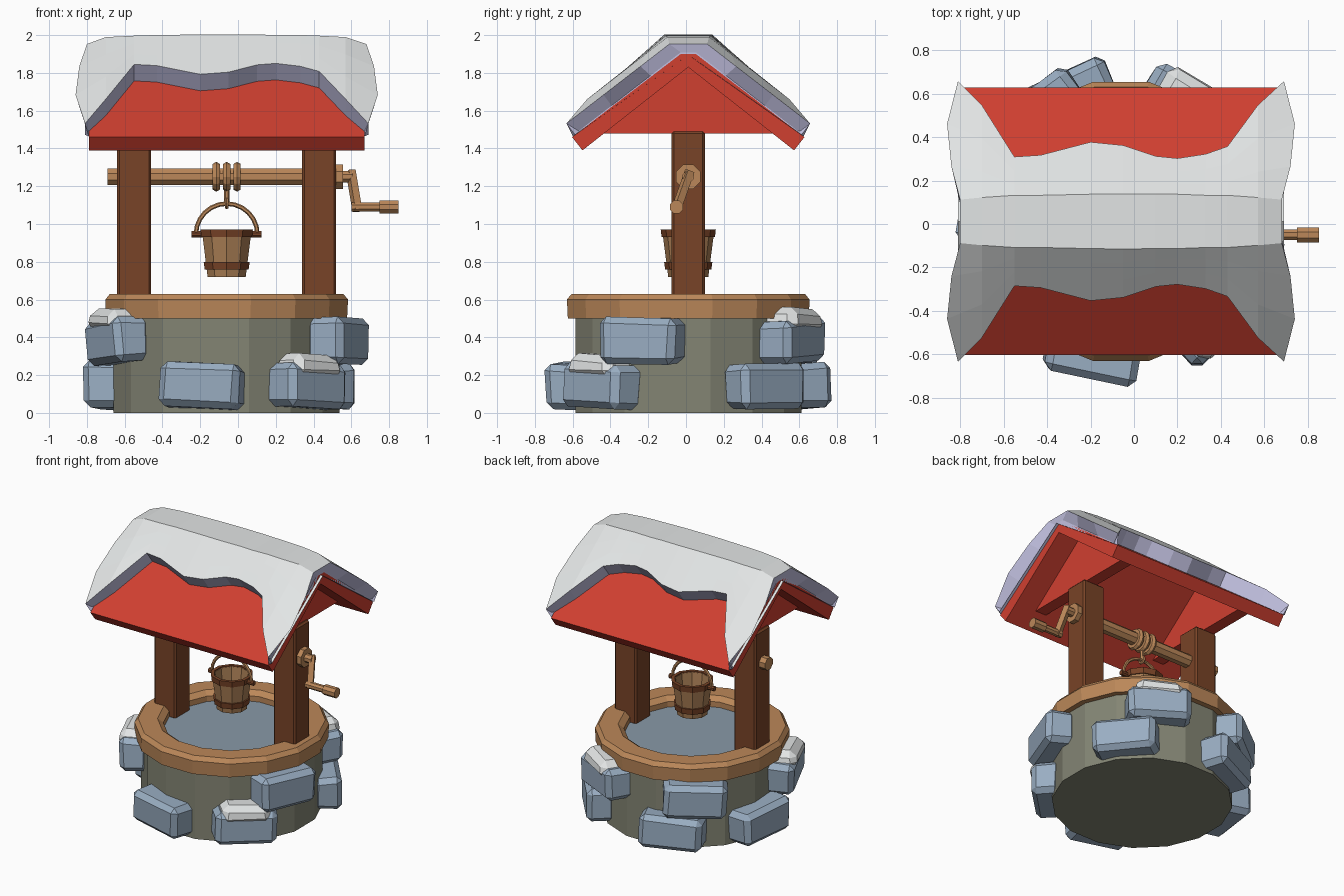
import bpy, bmesh, math, random
from mathutils import Vector, Matrix

random.seed(4)
if "Cube" in bpy.data.objects:
    bpy.data.objects.remove(bpy.data.objects["Cube"], do_unlink=True)

CX, CY = -0.06, 0.012  # well axis


def material(name, *rgb):
    m = bpy.data.materials.new(name)
    m.use_nodes = True
    m.diffuse_color = (*rgb, 1)
    node = next(n for n in m.node_tree.nodes if n.type == 'BSDF_PRINCIPLED')
    node.inputs["Base Color"].default_value = (*rgb, 1)
    return m


RED = material("roof_red", 0.63, 0.05, 0.03)
SNOW = material("snow_white", 0.76, 0.78, 0.78)
SHADE = material("snow_lavender", 0.55, 0.54, 0.76)
STONE = material("stone_blue", 0.32, 0.42, 0.54)
WALL = material("wall_grey_green", 0.23, 0.235, 0.175)
WOOD = material("light_wood", 0.50, 0.245, 0.10)
STAVE = material("bucket_wood", 0.40, 0.21, 0.09)
BROWN = material("dark_wood", 0.19, 0.057, 0.02)
WATER = material("water_blue", 0.25, 0.32, 0.39)


def finish(name, bm, *mats, bevel=0):
    bmesh.ops.remove_doubles(bm, verts=bm.verts, dist=1e-5)
    bmesh.ops.recalc_face_normals(bm, faces=bm.faces)
    me = bpy.data.meshes.new(name)
    bm.to_mesh(me)
    bm.free()
    for m in mats:
        me.materials.append(m)
    ob = bpy.data.objects.new(name, me)
    bpy.context.scene.collection.objects.link(ob)
    if bevel:
        mod = ob.modifiers.new("bevel", 'BEVEL')
        mod.width, mod.segments = bevel, 1
    return ob


def loft(bm, rings, closed=False):
    """Skin a list of equal point rings; returns rows of faces."""
    vs = [[bm.verts.new(p) for p in r] for r in rings]
    n = len(vs[0])
    pairs = list(zip(vs, vs[1:])) + ([(vs[-1], vs[0])] if closed else [])
    return [[bm.faces.new((a[j], a[(j + 1) % n], b[(j + 1) % n], b[j]))
             for j in range(n)] for a, b in pairs], vs


def lathe(name, profile, mat, sides=16, closed=False):
    bm = bmesh.new()
    rings = []
    for r, z in profile:
        angles = [2 * math.pi * (i + 0.5) / sides for i in range(sides)]
        rings.append([(CX + r * math.cos(a), CY + r * math.sin(a), z) for a in angles])
    _, vs = loft(bm, rings, closed)
    if not closed:
        bm.faces.new(vs[0])
        bm.faces.new(vs[-1])
    return finish(name, bm, mat)


def prism(name, outline, x0, x1, mat, bevel=0):
    """Extrude a (y, z) outline along x."""
    bm = bmesh.new()
    _, vs = loft(bm, [[(x, CY + y, z) for y, z in outline] for x in (x0, x1)])
    for ring in vs:
        bm.faces.new(ring)
    return finish(name, bm, mat, bevel=bevel)


def rod(name, a, b, r, mat, sides=8):
    a, b = Vector(a), Vector(b)
    bm = bmesh.new()
    rot = (b - a).to_track_quat('Z', 'Y').to_matrix().to_4x4()
    bmesh.ops.create_cone(bm, cap_ends=True, segments=sides, radius1=r, radius2=r,
                          depth=(b - a).length,
                          matrix=Matrix.Translation((a + b) / 2) @ rot
                          @ Matrix.Rotation(math.pi / sides, 4, 'Z'))
    return finish(name, bm, mat)


def torus(name, loc, major, minor, rot, mat):
    bpy.ops.mesh.primitive_torus_add(location=loc, rotation=rot, major_radius=major,
                                     minor_radius=minor, major_segments=12, minor_segments=6)
    ob = bpy.context.object
    ob.name = name
    ob.data.materials.append(mat)


# Well wall, rim and water
lathe("well_wall", [(0.61, 0), (0.61, 0.52)], WALL)
lathe("well_rim", [(0.65, 0.5), (0.655, 0.60), (0.63, 0.63), (0.50, 0.63),
                   (0.46, 0.60), (0.46, 0.5)], WOOD, closed=True)
lathe("water", [(0.48, 0.53), (0.48, 0.56)], WATER)


# Wall stones, some with a snow cap
def block(name, angle, radius, z, size, mat, bevel, jitter, taper=1.0):
    bm = bmesh.new()
    bmesh.ops.create_cube(bm, size=1)
    a = math.radians(angle)
    place = (Matrix.Translation((CX + radius * math.cos(a), CY + radius * math.sin(a), z))
             @ Matrix.Rotation(a, 4, 'Z')
             @ Matrix.Rotation(math.radians(random.uniform(-4, 4)), 4, 'X'))
    for v in bm.verts:
        k = taper if v.co.z > 0 else 1
        p = Vector((v.co.x * size[0] * k, v.co.y * size[1] * k, v.co.z * size[2]))
        v.co = place @ (p + Vector([random.uniform(-jitter, jitter) for _ in range(3)]))
    finish(name, bm, mat, bevel=bevel)


LOW, HIGH = 0.142, 0.38
stones = [(-102, LOW, 0), (-47, LOW, 1), (40, LOW, 0), (113, LOW, 0), (170, LOW, 0),
          (-22, HIGH, 0), (60, HIGH, 1), (127, HIGH, 0), (204, HIGH, 1)]
for i, (angle, z, capped) in enumerate(stones):
    block(f"stone_{i}", angle, 0.63, z, (0.21, 0.43, 0.235), STONE, 0.035, 0.01)
    if capped:
        block(f"stone_snow_{i}", angle, 0.64, z + 0.11, (0.22, 0.36, 0.12),
              SNOW, 0.04, 0.008, 0.85)

# Posts and gable panels, one pair per side
for side, s in (("left", 1), ("right", -1)):
    prism(f"{side}_post", [(-0.088, 0.55), (0.088, 0.55), (0.088, 1.49), (-0.088, 1.49)],
          CX + s * 0.40, CX + s * 0.58, BROWN, bevel=0.012)
    prism(f"{side}_gable", [(-0.46, 1.48), (0.46, 1.48), (0, 1.84)],
          CX + s * 0.47, CX + s * 0.56, RED)

# Roof
half = [(0.56, 1.39), (0.615, 1.46), (0.04, 1.90)]
prism("roof", [(0, 1.83)] + half + [(-y, z) for y, z in reversed(half)], -0.79, 0.67, RED)

# Snow blanket: (x, eave distance from ridge, ridge half width, thickness)
stations = [(-0.79, 0.612, 0.04, 0.004), (-0.81, 0.645, 0.10, 0.075), (-0.70, 0.535, 0.11, 0.11),
            (-0.55, 0.297, 0.12, 0.122), (-0.43, 0.305, 0.12, 0.125), (-0.20, 0.365, 0.125, 0.13),
            (-0.05, 0.35, 0.127, 0.131), (0.10, 0.30, 0.125, 0.13), (0.20, 0.29, 0.125, 0.128),
            (0.33, 0.31, 0.12, 0.125), (0.43, 0.345, 0.12, 0.122), (0.57, 0.535, 0.11, 0.11),
            (0.69, 0.645, 0.10, 0.075), (0.67, 0.612, 0.04, 0.004)]
SLOPE = 0.772
rings = []
for i, (x, d, w, t) in enumerate(stations):
    out = {1: -1, len(stations) - 2: 1}.get(i, 0)  # the ends bulge outwards
    te = min(t, 0.11)
    side = [(x, d - 0.61 * te, 1.935 - SLOPE * (d - 0.61 * te))]
    for f, bulge in ((0, 0), (0.36, 0.05), (0.72, 0.03), (1, -0.01)):
        y, th = d + (w - d) * f, te + (t - te) * f
        side.append((x + out * bulge, y, 1.935 - SLOPE * y + th / 0.79))
    ring = [(px, CY - y, z) for px, y, z in side]
    ring += [(px, CY + y, z) for px, y, z in reversed(side)]
    rings.append(ring + [(x, CY, 1.895)])
bm = bmesh.new()
rows, vs = loft(bm, rings)
for k, row in enumerate(rows):
    for j, face in enumerate(row):
        if j in (0, 8) or k in (0, len(rows) - 1):
            face.material_index = 1
for end in (vs[0], vs[-1]):
    bm.faces.new(end).material_index = 1
finish("roof_snow", bm, SNOW, SHADE)

# Windlass, rope and crank
AX = 1.25
rod("windlass_shaft", (-0.69, CY, AX), (0.53, CY, AX), 0.048, WOOD)
rod("crank_washer", (0.51, CY, AX), (0.555, CY, AX), 0.07, WOOD)
rod("crank_axle", (0.54, CY, AX), (0.61, CY, AX), 0.032, WOOD)
rod("crank_arm", (0.597, CY + 0.008, AX + 0.03), (0.632, -0.055, 1.07), 0.028, WOOD, 4)
rod("crank_handle", (0.60, -0.05, 1.09), (0.77, -0.05, 1.09), 0.026, WOOD)
rod("crank_grip", (0.75, -0.05, 1.09), (0.85, -0.05, 1.09), 0.037, WOOD)
for k in (-1, 0, 1):
    torus(f"rope_wrap_{k + 2}", (CX + k * 0.055, CY, AX), 0.057, 0.022,
          (0, math.pi / 2, 0), WOOD)
rod("rope", (CX, CY, 1.20), (CX, CY, 1.11), 0.014, WOOD, 6)
torus("rope_ring", (CX, CY, 1.11), 0.022, 0.010, (0, math.pi / 2, 0), WOOD)

# Bucket with bands and handle
lathe("bucket", [(0.106, 0.72), (0.138, 0.965), (0.118, 0.965), (0.09, 0.75)], STAVE, 10)
for name, r0, r1, z0, z1 in (("upper", 0.141, 0.146, 0.93, 0.972),
                             ("lower", 0.122, 0.128, 0.758, 0.80)):
    lathe(f"bucket_{name}_band", [(r0, z0), (r1, z1), (r1 - 0.025, z1), (r0 - 0.025, z0)],
          BROWN, 10, closed=True)
for s in (-1, 1):
    rod("bucket_pin", (CX + s * 0.12, CY, 0.945), (CX + s * 0.185, CY, 0.945), 0.018, BROWN)

bm = bmesh.new()
arc = []
for i in range(13):
    a = math.pi * i / 12
    ring = []
    for j in range(6):
        b = math.tau * j / 6
        r = 0.163 + 0.012 * math.cos(b)
        ring.append((CX + r * math.cos(a), CY + 0.012 * math.sin(b), 0.945 + r * math.sin(a)))
    arc.append(ring)
_, vs = loft(bm, arc)
for end in (vs[0], vs[-1]):
    bm.faces.new(end)
finish("bucket_handle", bm, WOOD)
